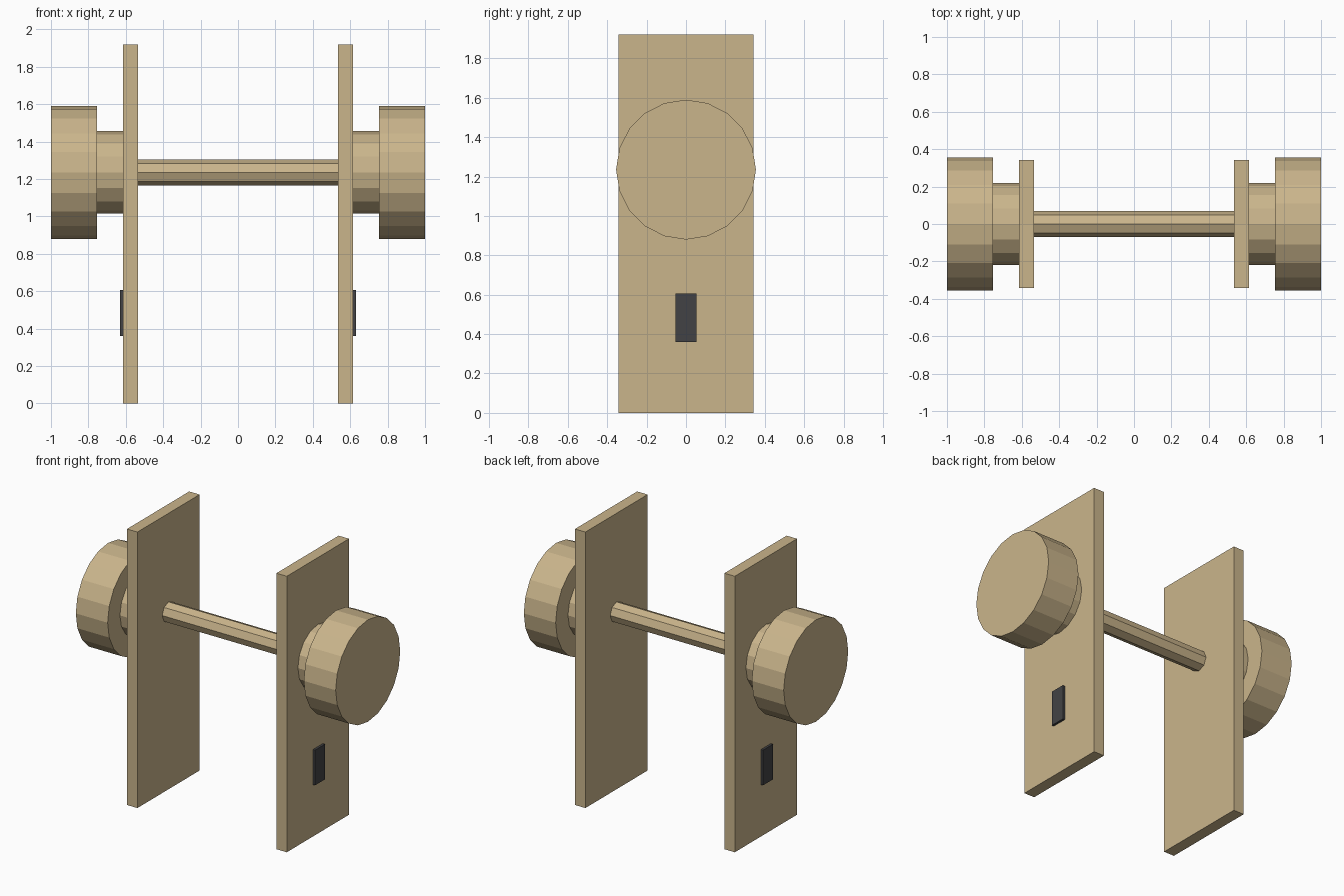
import bpy
import math

cube = bpy.data.objects.get("Cube")
if cube:
    bpy.data.objects.remove(cube, do_unlink=True)

AXIS_Z = 1.235  # height of the spindle


def make_material(name, rgb):
    mat = bpy.data.materials.new(name)
    mat.use_nodes = True
    color = (*rgb, 1.0)
    mat.diffuse_color = color
    mat.node_tree.nodes["Principled BSDF"].inputs["Base Color"].default_value = color
    return mat


brass = make_material("pale brass", (0.59, 0.46, 0.26))
dark = make_material("dark grey", (0.055, 0.055, 0.058))


def finish(obj, name, mat):
    obj.name = name
    obj.data.name = name
    obj.data.materials.append(mat)
    bpy.ops.object.transform_apply(location=False, rotation=True, scale=True)
    return obj


def box(name, x0, x1, width, z0, z1, mat):
    bpy.ops.mesh.primitive_cube_add(size=1, location=((x0 + x1) / 2, 0, (z0 + z1) / 2))
    obj = bpy.context.object
    obj.scale = (abs(x1 - x0), width, z1 - z0)
    return finish(obj, name, mat)


def disc(name, x0, x1, radius, sides, mat):
    # Cylinder lying along x
    bpy.ops.mesh.primitive_cylinder_add(
        vertices=sides, radius=radius, depth=abs(x1 - x0),
        location=((x0 + x1) / 2, 0, AXIS_Z), rotation=(0, math.pi / 2, 0))
    return finish(bpy.context.object, name, mat)


# Spindle joining the two plates
disc("spindle", -0.54, 0.54, 0.069, 8, brass)

# Matching plate, neck, knob and keyhole on each side
for side, s in (("left", 1), ("right", -1)):
    box(f"{side}_plate", s * 0.535, s * 0.615, 0.684, 0, 1.92, brass)
    disc(f"{side}_neck", s * 0.61, s * 0.757, 0.22, 16, brass)
    disc(f"{side}_knob", s * 0.755, s * 1.0, 0.355, 20, brass)
    box(f"{side}_keyhole", s * 0.61, s * 0.631, 0.108, 0.36, 0.605, dark)
